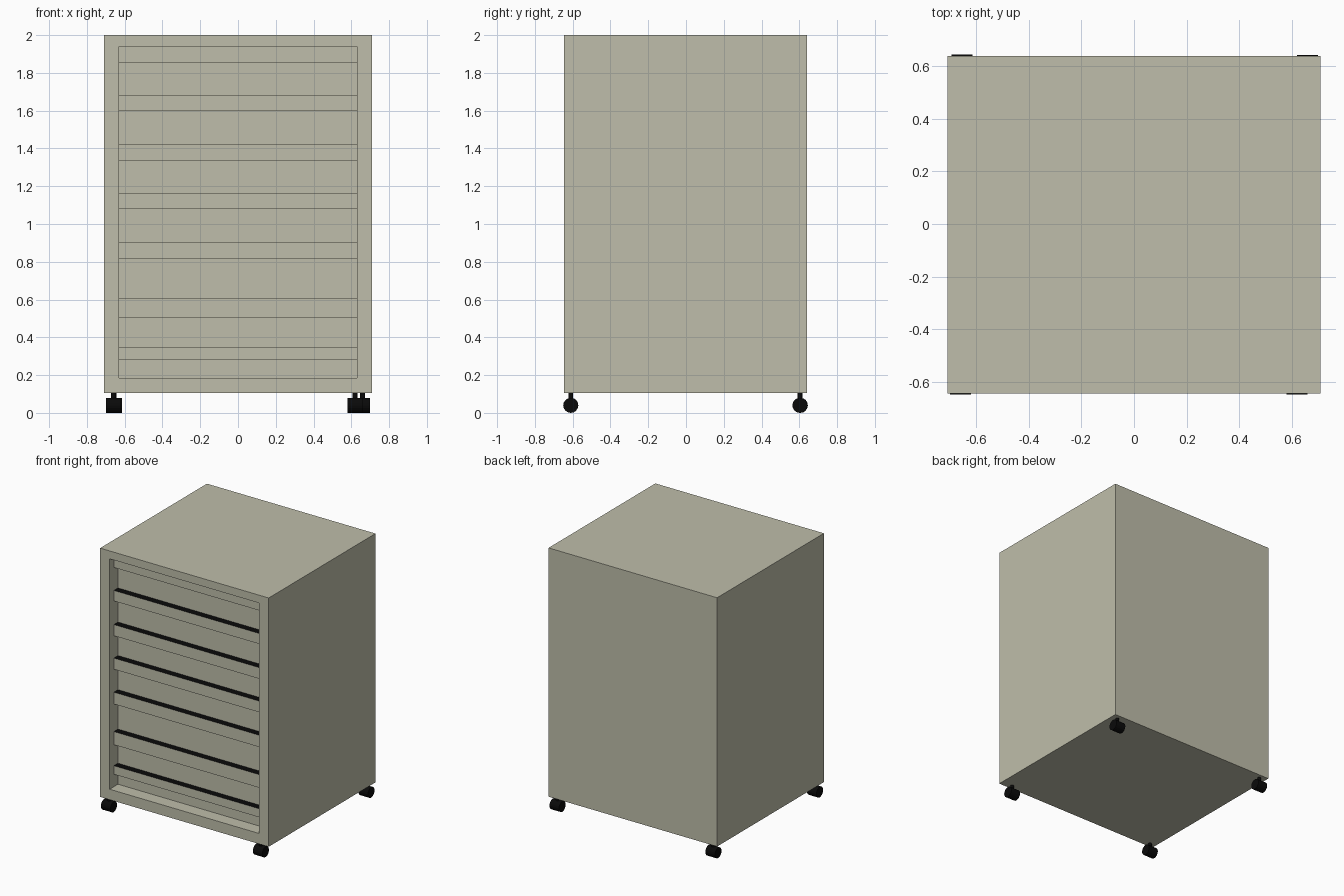
import bpy
import bmesh
from math import radians
from mathutils import Matrix, Vector

if "Cube" in bpy.data.objects:
    bpy.data.objects.remove(bpy.data.objects["Cube"], do_unlink=True)


def make_material(name, rgb):
    mat = bpy.data.materials.new(name)
    mat.use_nodes = True
    mat.diffuse_color = (*rgb, 1)
    mat.node_tree.nodes["Principled BSDF"].inputs["Base Color"].default_value = (*rgb, 1)
    return mat


beige = make_material("beige_metal", (0.52, 0.515, 0.405))
black = make_material("black", (0.003, 0.003, 0.003))


def finish(name, bm, *mats):
    mesh = bpy.data.meshes.new(name)
    bm.normal_update()
    bm.to_mesh(mesh)
    bm.free()
    for mat in mats:
        mesh.materials.append(mat)
    obj = bpy.data.objects.new(name, mesh)
    bpy.context.collection.objects.link(obj)
    return obj


def add_box(bm, low, high):
    low, high = Vector(low), Vector(high)
    matrix = Matrix.Translation((low + high) / 2) @ Matrix.Diagonal((*(high - low), 1))
    bmesh.ops.create_cube(bm, size=1, matrix=matrix)
    bm.normal_update()


FRONT, BACK = -0.645, 0.64
HALF_W, OPEN_W = 0.71, 0.63
OPEN_LOW, OPEN_HIGH = 0.185, 1.94
PANEL_Y, LIP_Y = FRONT + 0.1, FRONT + 0.05

# Cabinet shell: box with a framed recess pushed into the front
bm = bmesh.new()
add_box(bm, (-HALF_W, FRONT, 0.105), (HALF_W, BACK, 2))
front = min(bm.faces, key=lambda f: f.calc_center_median().y)
bmesh.ops.inset_region(bm, faces=[front], thickness=0.08)
for v in front.verts:
    v.co.x = OPEN_W if v.co.x > 0 else -OPEN_W
    v.co.z = OPEN_HIGH if v.co.z > 1 else OPEN_LOW
extruded = bmesh.ops.extrude_discrete_faces(bm, faces=[front])["faces"][0]
for v in extruded.verts:
    v.co.y = PANEL_Y
finish("cabinet_body", bm, beige)

# Drawer lips: bars across the recess with dark upper faces
lips = [(1.855, 1.94), (1.60, 1.68), (1.335, 1.42), (1.08, 1.165),
        (0.815, 0.905), (0.505, 0.605), (0.28, 0.345)]
for i, (low, high) in enumerate(lips, 1):
    bm = bmesh.new()
    add_box(bm, (-OPEN_W, LIP_Y, low), (OPEN_W, PANEL_Y, high))
    for face in bm.faces:
        face.material_index = int(face.normal.z > 0.5)
    finish(f"drawer_lip_{i}", bm, beige, black)

# Casters: a wheel lying along x and a short stem up to the cabinet
casters = {"front_right": (-0.66, -0.61), "front_left": (0.62, -0.61),
           "back_right": (-0.655, 0.605), "back_left": (0.66, 0.603)}
for name, (x, y) in casters.items():
    bm = bmesh.new()
    bmesh.ops.create_cone(
        bm, cap_ends=True, segments=16, radius1=0.04, radius2=0.04, depth=0.08,
        matrix=Matrix.Translation((x, y, 0.04)) @ Matrix.Rotation(radians(90), 4, "Y"))
    finish(f"{name}_wheel", bm, black)
    bm = bmesh.new()
    bmesh.ops.create_cone(
        bm, cap_ends=True, segments=12, radius1=0.013, radius2=0.013, depth=0.06,
        matrix=Matrix.Translation((x, y, 0.08)))
    finish(f"{name}_stem", bm, black)
